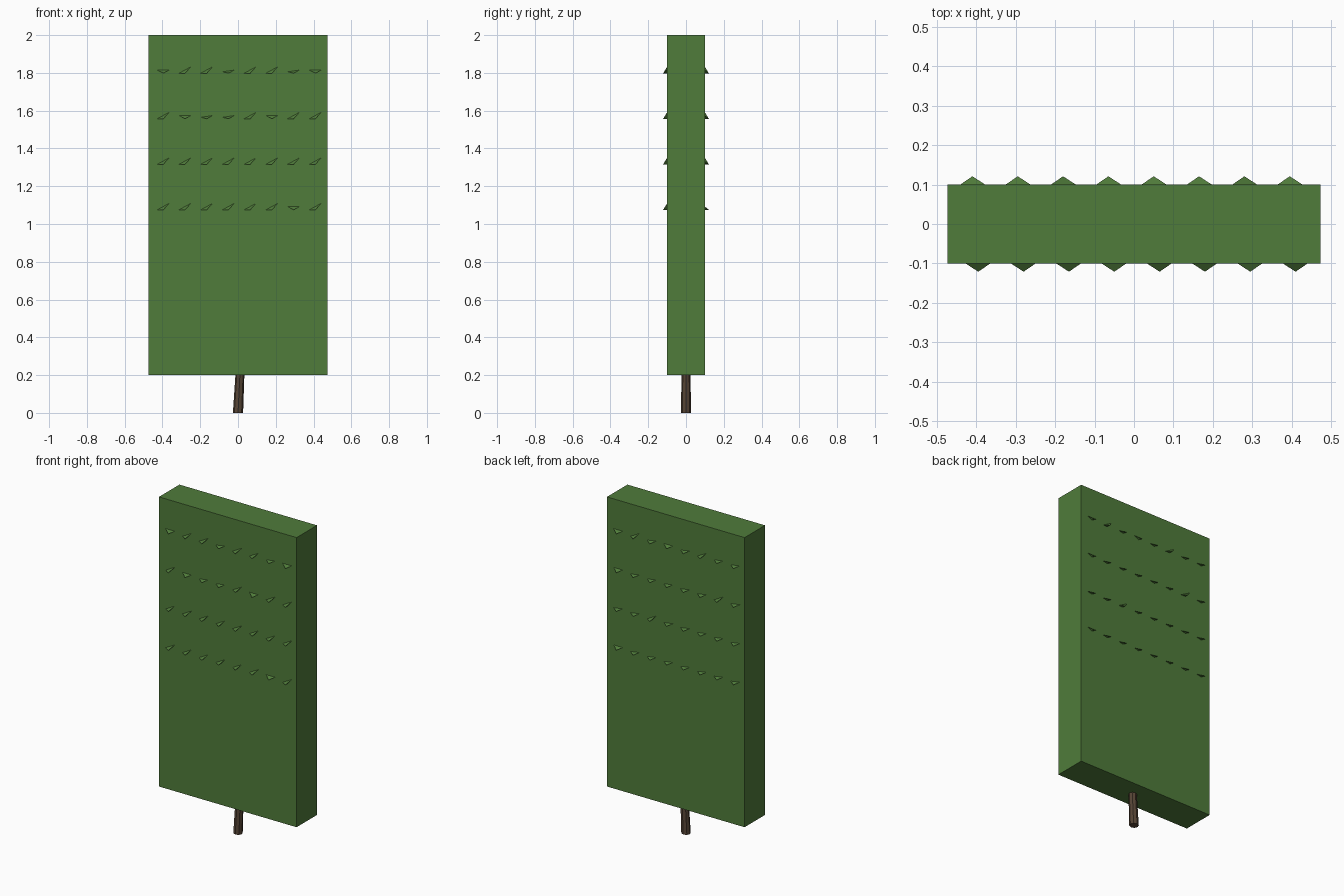
import bpy
import bmesh
from mathutils import Vector

cube = bpy.data.objects.get("Cube")
if cube:
    bpy.data.objects.remove(cube, do_unlink=True)


def material(name, rgb):
    mat = bpy.data.materials.new(name)
    mat.use_nodes = True
    mat.diffuse_color = (*rgb, 1)
    bsdf = mat.node_tree.nodes["Principled BSDF"]
    bsdf.inputs["Base Color"].default_value = (*rgb, 1)
    return mat


def add_object(name, bm, mat):
    bmesh.ops.recalc_face_normals(bm, faces=bm.faces)
    mesh = bpy.data.meshes.new(name)
    bm.to_mesh(mesh)
    bm.free()
    mesh.materials.append(mat)
    obj = bpy.data.objects.new(name, mesh)
    bpy.context.collection.objects.link(obj)
    return obj


green = material("leaf green", (0.08, 0.2, 0.043))
brown = material("bark brown", (0.095, 0.06, 0.037))

# Clipped hedge block
bm = bmesh.new()
bmesh.ops.create_cube(bm, size=1)
bmesh.ops.scale(bm, vec=(0.946, 0.2, 1.8), verts=bm.verts)
bmesh.ops.translate(bm, vec=(0, 0, 1.1), verts=bm.verts)
add_object("hedge_block", bm, green)

# Slightly leaning, tapered trunk
bm = bmesh.new()
bmesh.ops.create_cone(bm, cap_ends=True, segments=8, radius1=0.027,
                      radius2=0.023, depth=0.24)
for v in bm.verts:
    v.co.z += 0.12
    v.co.x += 0.05 * v.co.z
add_object("trunk", bm, brown)

# Leaf tufts: heights of the left and right wall corners for each tilt
TILTS = {"f": (0.018, 0.018), "m": (0.008, 0.018), "s": (0.0, 0.036)}
FRONT = ("fssmssmf", "sfmmsfss", "ssssssss", "ssssssfs")
BACK = ("fsmfmsmm", "fmmmmmsm", "mmsmmmmm", "fmmmmmmm")


def tufts(name, rows, side):
    bm = bmesh.new()
    for r, row in enumerate(rows):
        for i, tilt in enumerate(row):
            x = -0.395 + i * 0.115
            z = 1.798 - r * 0.241
            left, right = TILTS[tilt]
            points = ((x - 0.034, -0.099, z + left),
                      (x + 0.032, -0.099, z + right),
                      (x, -0.121, z),
                      (x, -0.09, z))
            # The back is the front turned half round
            verts = [bm.verts.new(Vector((px * side, py * side, pz)))
                     for px, py, pz in points]
            bmesh.ops.convex_hull(bm, input=verts)
    add_object(name, bm, green)


tufts("front_leaf_tufts", FRONT, 1)
tufts("back_leaf_tufts", BACK, -1)
